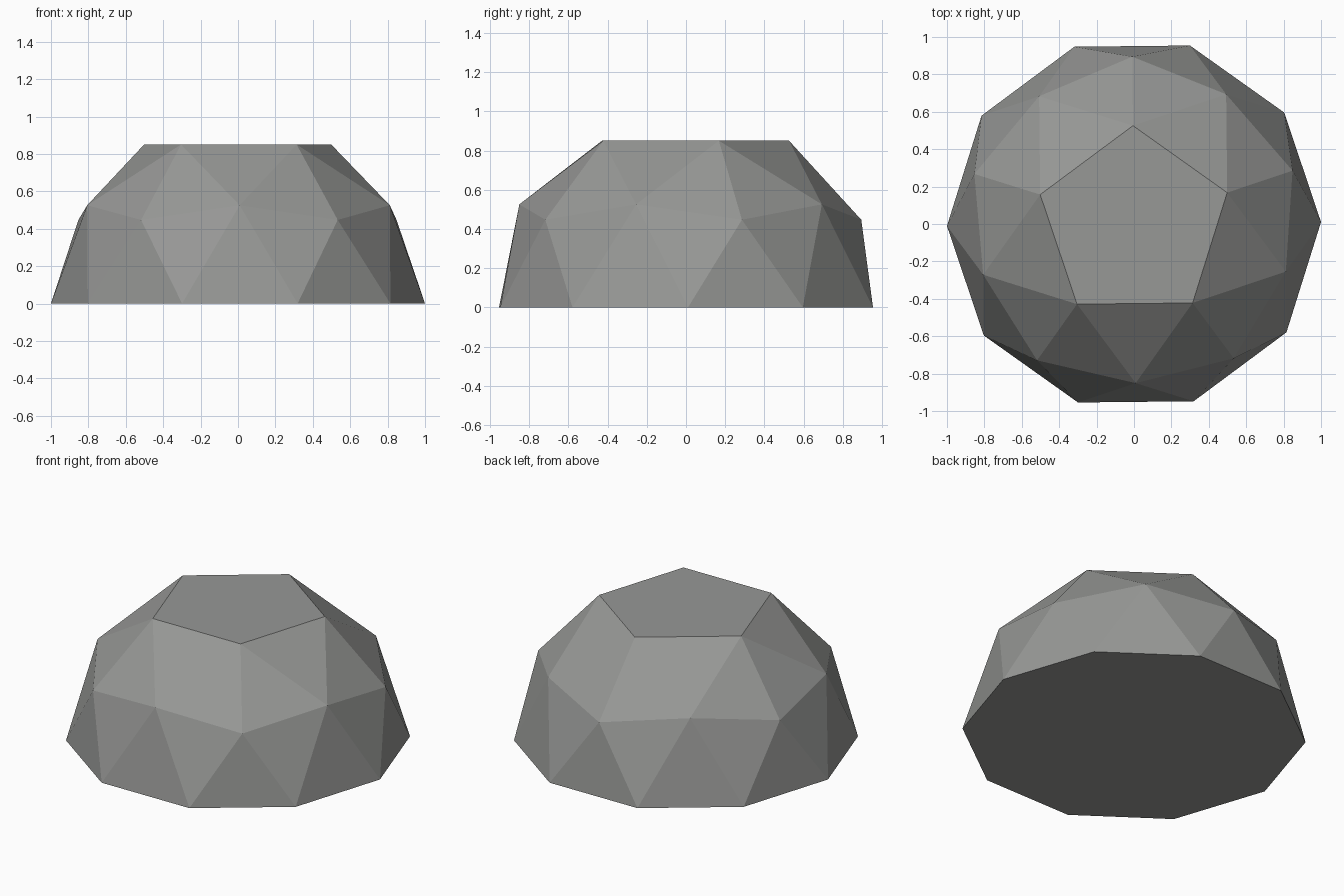
import bpy, bmesh, math
from mathutils import Matrix

if "Cube" in bpy.data.objects:
    bpy.data.objects.remove(bpy.data.objects["Cube"])

grey = bpy.data.materials.new("mid grey")
grey.diffuse_color = (0.31, 0.315, 0.305, 1)
grey.use_nodes = True
grey.node_tree.nodes["Principled BSDF"].inputs["Base Color"].default_value = grey.diffuse_color

bm = bmesh.new()
# Faceted geodesic sphere, one pentagon corner pointing to the back
bmesh.ops.create_icosphere(bm, subdivisions=2, radius=1.0,
                           matrix=Matrix.Rotation(math.radians(90.6), 4, 'Z'))
# Keep the upper half and slice off the pole
bmesh.ops.delete(bm, geom=[v for v in bm.verts if v.co.z < -0.05 or v.co.z > 0.92],
                 context='VERTS')
# Close the flat pentagon top and the ten-sided floor
bmesh.ops.holes_fill(bm, edges=[e for e in bm.edges if e.is_boundary], sides=0)
for v in bm.verts:
    if abs(v.co.z) < 0.01:
        v.co.z = 0
bmesh.ops.recalc_face_normals(bm, faces=bm.faces)
for f in bm.faces:
    f.smooth = False

mesh = bpy.data.meshes.new("dome")
bm.to_mesh(mesh)
bm.free()
mesh.materials.append(grey)
dome = bpy.data.objects.new("dome", mesh)
bpy.context.collection.objects.link(dome)
